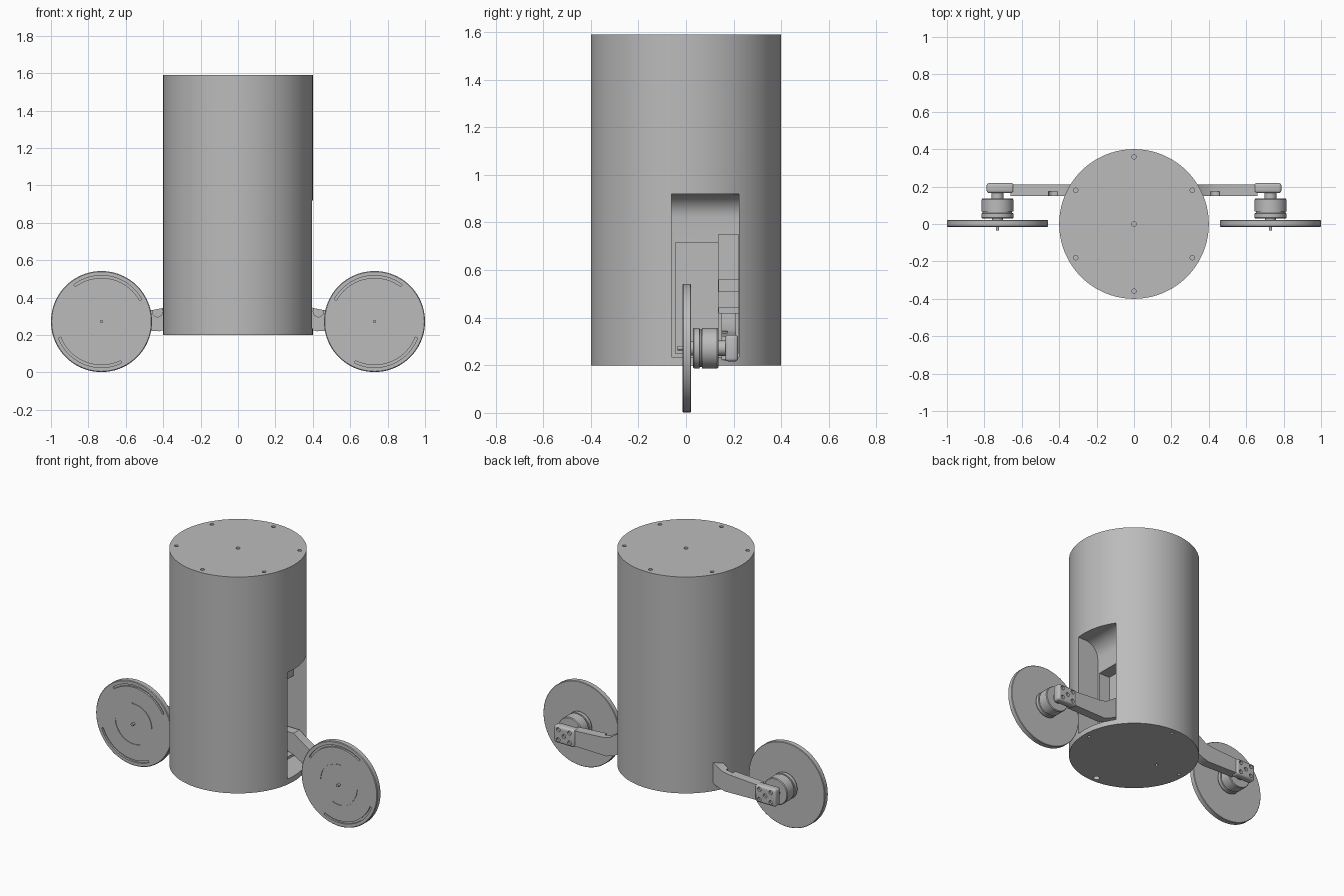
import bpy, bmesh, math
from mathutils import Matrix, Vector

if "Cube" in bpy.data.objects:
    bpy.data.objects.remove(bpy.data.objects["Cube"], do_unlink=True)

grey = bpy.data.materials.new("plain_grey")
grey.use_nodes = True
grey.diffuse_color = (0.5, 0.5, 0.5, 1)
grey.node_tree.nodes["Principled BSDF"].inputs["Base Color"].default_value = (0.5, 0.5, 0.5, 1)


def make(name, bm):
    bmesh.ops.recalc_face_normals(bm, faces=bm.faces)
    me = bpy.data.meshes.new(name)
    bm.to_mesh(me)
    bm.free()
    me.materials.append(grey)
    ob = bpy.data.objects.new(name, me)
    bpy.context.collection.objects.link(ob)
    return ob


def box(name, x, y, z, bevel=0):
    bm = bmesh.new()
    bmesh.ops.create_cube(bm, size=1)
    for v in bm.verts:
        for i, (lo, hi) in enumerate((x, y, z)):
            v.co[i] = lo + (v.co[i] + 0.5) * (hi - lo)
    if bevel:
        bmesh.ops.bevel(bm, geom=bm.edges[:], offset=bevel, segments=3, affect='EDGES', profile=0.5)
    return make(name, bm)


def extrude(name, outline, y0, y1):
    """Closed x-z outline pushed along y."""
    bm = bmesh.new()
    face = bm.faces.new([bm.verts.new((x, y0, z)) for x, z in outline])
    new = bmesh.ops.extrude_face_region(bm, geom=[face])["geom"]
    bmesh.ops.translate(bm, vec=(0, y1 - y0, 0), verts=[g for g in new if isinstance(g, bmesh.types.BMVert)])
    return make(name, bm)


def lathe(name, profile, centre, axis='Y', steps=64):
    """Turn (radius, distance) pairs around an axis."""
    bm = bmesh.new()
    rings = []
    for r, d in profile:
        ring = []
        for k in range(steps):
            a = 2 * math.pi * k / steps
            u, w = r * math.cos(a), r * math.sin(a)
            p = Vector((u, d, w)) if axis == 'Y' else Vector((u, w, d))
            ring.append(bm.verts.new(p + Vector(centre)))
        rings.append(ring)
    for a, b in zip(rings, rings[1:]):
        for k in range(steps):
            n = (k + 1) % steps
            bm.faces.new((a[k], a[n], b[n], b[k]))
    bm.faces.new(rings[0])
    bm.faces.new(rings[-1])
    return make(name, bm)


def arc(name, r0, r1, start, end, centre, y0, y1):
    angles = [math.radians(start + (end - start) * k / 24) for k in range(25)]
    pts = [(r1, a) for a in angles] + [(r0, a) for a in reversed(angles)]
    return extrude(name, [(centre[0] + r * math.cos(a), centre[2] + r * math.sin(a)) for r, a in pts], y0, y1)


def cut(target, cutters):
    bpy.context.view_layer.objects.active = target
    for c in cutters:
        c.hide_render = True
        m = target.modifiers.new("cut", 'BOOLEAN')
        m.operation, m.object, m.solver = 'DIFFERENCE', c, 'EXACT'
        bpy.ops.object.modifier_apply(modifier=m.name)
        bpy.data.objects.remove(c, do_unlink=True)


def mirrored(ob):
    """Rename the +x part as left and add its right twin."""
    base = ob.name
    ob.name = "left_" + base
    bm = bmesh.new()
    bm.from_mesh(ob.data)
    bm.transform(Matrix.Scale(-1, 4, (1, 0, 0)))
    return [ob, make("right_" + base, bm)]


parts = []

# Cylindrical body with screw holes in both end plates
body = lathe("body", [(0.4, 0.2), (0.4, 1.59)], (0, 0, 0), 'Z', 128)
cutters = [lathe("hole", [(0.013, 1.56), (0.013, 1.7)], (0, 0, 0), 'Z', 16)]
for k in range(6):
    a = math.radians(90 + 60 * k)
    cutters.append(lathe("hole", [(0.012, 1.56), (0.012, 1.7)],
                         (0.36 * math.cos(a), 0.36 * math.sin(a), 0), 'Z', 16))
for x, y, r in ((0, -0.36, 0.02), (0, 0.36, 0.01), (0.36, 0, 0.01), (-0.36, 0, 0.01), (-0.18, 0, 0.01)):
    cutters.append(lathe("hole", [(r, 0.1), (r, 0.225)], (x, y, 0), 'Z', 16))

# Side bays for the folded legs, stepped in depth, with rounded roofs
roof = [(0.5, 0.92)]
for k in range(9):
    a = math.radians(90 + 90 * k / 8)
    roof.append((0.34 + 0.1 * math.cos(a), 0.82 + 0.1 * math.sin(a)))
bay = extrude("bay", roof + [(0.24, 0.235), (0.5, 0.235)], -0.06, 0.222)
motor_bay = box("motor_bay", (0.16, 0.5), (-0.045, 0.137), (0.25, 0.715))
arm_bay = box("arm_bay", (0.12, 0.5), (0.137, 0.2215), (0.25, 0.75))
for c in (bay, motor_bay, arm_bay):
    cutters += mirrored(c)
cutters.append(box("tunnel", (-0.3, 0.3), (0.138, 0.221), (0.42, 0.56)))
cut(body, cutters)
parts.append(body)
parts.append(box("pivot_bar", (-0.14, 0.14), (0.13, 0.23), (0.44, 0.51)))

# Wheel disc with curved grooves
hub = (0.73, 0, 0.272)
wheel = lathe("wheel", [(0.266, -0.015), (0.27, -0.011), (0.27, 0.018), (0.267, 0.021)], hub, 'Y', 96)
grooves = []
for r0, r1, start, end, depth in ((0.233, 0.246, 53, 151, 0.012), (0.233, 0.246, 244, 339, 0.012),
                                  (0.126, 0.132, 85, 180, 0.004), (0.126, 0.132, 250, 360, 0.004)):
    grooves.append(arc("groove", r0, r1, start, end, hub, -0.05, -0.015 + depth))
cut(wheel, grooves)
leg = [wheel]

# Axle, motor can with a seam, and neck
leg.append(lathe("axle", [(0.009, -0.035), (0.009, 0.03)], hub, 'Y', 20))
leg.append(lathe("motor", [(0.03, 0.018), (0.03, 0.03), (0.082, 0.03), (0.085, 0.034), (0.085, 0.057),
                           (0.079, 0.058), (0.079, 0.066), (0.085, 0.067), (0.085, 0.131),
                           (0.081, 0.136), (0.032, 0.136), (0.032, 0.175)], hub))

# Mounting block with five screw holes
block = box("motor_mount", (0.642, 0.788), (0.165, 0.219), (0.216, 0.328), 0.014)
screws = [(dx, dz) for dx in (-0.04, 0.04) for dz in (-0.032, 0.032)] + [(0, 0)]
cut(block, [lathe("screw_hole", [(0.013, 0.205), (0.013, 0.25)],
                  (hub[0] - 0.015 + dx, 0, hub[2] + dz), 'Y', 20) for dx, dz in screws])
leg.append(block)

# Arm that bends upward into the bay
arm = extrude("arm", [(0.66, 0.225), (0.66, 0.322), (0.45, 0.335), (0.4, 0.345), (0.34, 0.385), (0.29, 0.42),
                      (0.14, 0.42), (0.14, 0.33), (0.29, 0.28), (0.37, 0.235), (0.42, 0.22)], 0.15, 0.21)
cut(arm, [lathe("notch", [(0.028, 0.1), (0.028, 0.175)], (0.43, 0, 0.325), 'Y', 24)])
leg.append(arm)

for ob in leg:
    parts += mirrored(ob)

for ob in parts:
    bpy.ops.object.select_all(action='DESELECT')
    ob.select_set(True)
    bpy.context.view_layer.objects.active = ob
    bpy.ops.object.shade_smooth_by_angle(angle=math.radians(30))
